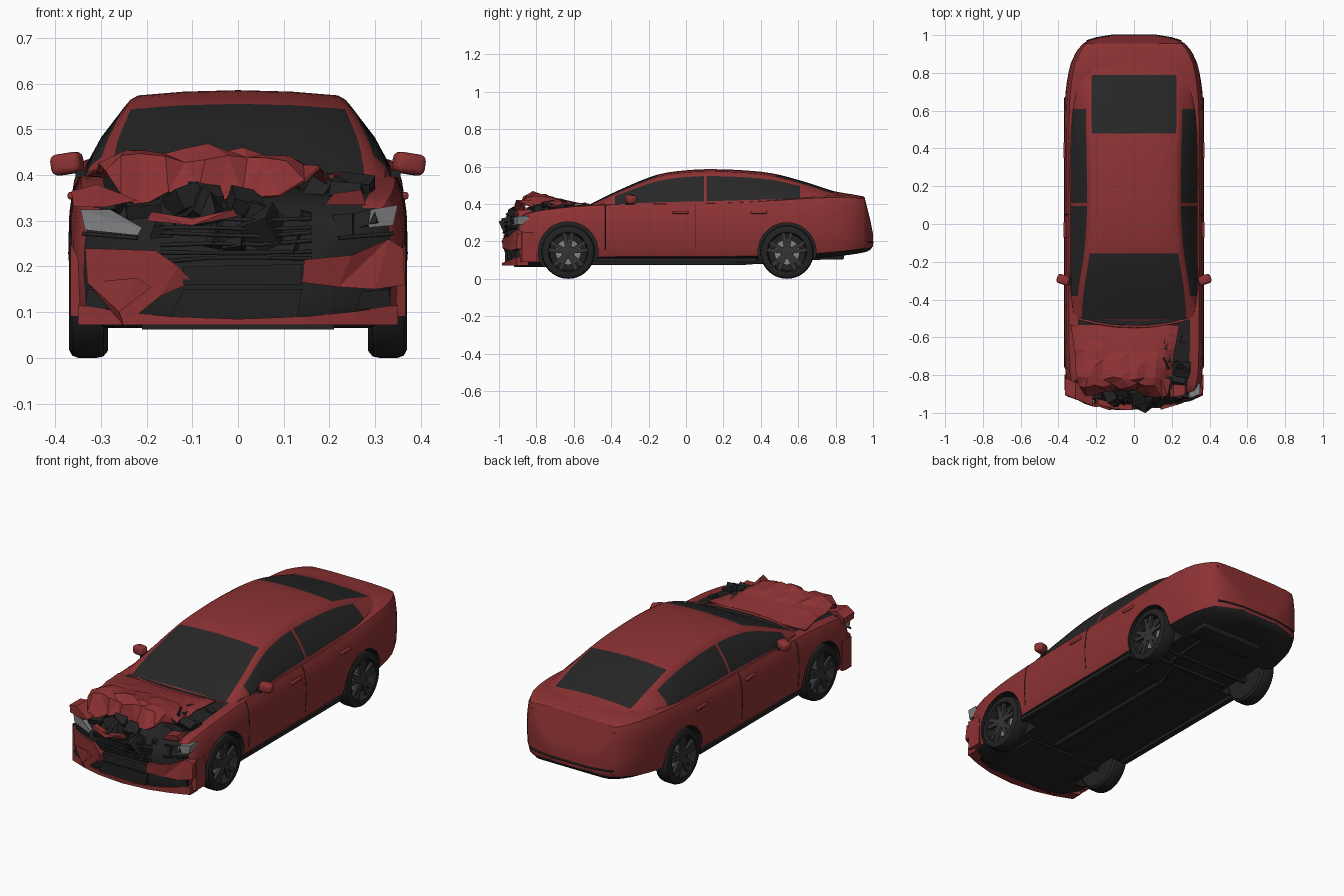
import bpy, bmesh, math, random
from mathutils import Vector, Matrix, Euler

if "Cube" in bpy.data.objects:
    bpy.data.objects.remove(bpy.data.objects["Cube"])

random.seed(7)

def material(name, r, g, b):
    m = bpy.data.materials.new(name)
    m.diffuse_color = (r, g, b, 1)
    m.use_nodes = True
    m.node_tree.nodes["Principled BSDF"].inputs["Base Color"].default_value = m.diffuse_color
    return m

RED = material("red paint", 0.27, 0.032, 0.034)
BLACK = material("black trim", 0.016, 0.016, 0.016)
GLASS = material("dark glass", 0.02, 0.02, 0.021)
LAMP = material("grey lamp", 0.22, 0.22, 0.23)
RIM = material("dark rim", 0.035, 0.035, 0.036)

def finish(name, bm, mats, angle=None):
    bmesh.ops.recalc_face_normals(bm, faces=bm.faces)
    me = bpy.data.meshes.new(name)
    bm.to_mesh(me)
    bm.free()
    ob = bpy.data.objects.new(name, me)
    bpy.context.collection.objects.link(ob)
    for m in mats:
        me.materials.append(m)
    if angle:
        smooth(ob, angle)
    return ob

def smooth(ob, angle):
    bpy.ops.object.select_all(action='DESELECT')
    ob.select_set(True)
    bpy.context.view_layer.objects.active = ob
    bpy.ops.object.shade_smooth_by_angle(angle=math.radians(angle))

def sample(table, y):
    """Smooth interpolation of station rows whose first entry is y."""
    n = len(table)
    k = max(i for i in range(n - 1) if table[i][0] <= y + 1e-9)
    a, b = table[k], table[k + 1]
    p, q = table[max(k - 1, 0)], table[min(k + 2, n - 1)]
    h = b[0] - a[0]
    t = (y - a[0]) / h
    out = []
    for c in range(1, len(a)):
        m0 = (b[c] - p[c]) / (b[0] - p[0]) * h
        m1 = (q[c] - a[c]) / (q[0] - a[0]) * h
        out.append((2*t**3 - 3*t*t + 1)*a[c] + (t**3 - 2*t*t + t)*m0
                   + (3*t*t - 2*t**3)*b[c] + (t**3 - t*t)*m1)
    return out

def loft(name, ys, section, mats, rule, caps, angle):
    """Skin mirrored half sections; rule(strip, y) gives the material."""
    bm = bmesh.new()
    rings = []
    for y in ys:
        half = section(y)
        full = half + [(-x, z) for x, z in half[-2:0:-1]]
        rings.append([bm.verts.new((x, y, z)) for x, z in full])
    m, n = len(half) - 1, len(full)
    for r in range(len(ys) - 1):
        for j in range(n):
            f = bm.faces.new((rings[r][j], rings[r][(j+1) % n], rings[r+1][(j+1) % n], rings[r+1][j]))
            f.material_index = rule(j if j < m else 2*m - 1 - j, (ys[r] + ys[r+1]) / 2)
    for ring, mi in zip((rings[0], rings[-1]), caps):
        bm.faces.new(ring).material_index = mi
    return finish(name, bm, mats, angle)

def box(name, loc, size, mat, rot=(0, 0, 0), bevel=0):
    bm = bmesh.new()
    bmesh.ops.create_cube(bm, size=1)
    bmesh.ops.scale(bm, vec=size, verts=bm.verts)
    if bevel:
        bmesh.ops.bevel(bm, geom=bm.edges[:], offset=bevel, segments=3, profile=0.5, affect='EDGES')
    bmesh.ops.transform(bm, matrix=Matrix.Translation(loc) @ Euler(rot).to_matrix().to_4x4(), verts=bm.verts)
    return finish(name, bm, [mat], 40 if bevel else None)

def tube(name, pts, radius, mat):
    cu = bpy.data.curves.new(name, 'CURVE')
    cu.dimensions = '3D'
    cu.bevel_depth, cu.bevel_resolution = radius, 1
    sp = cu.splines.new('POLY')
    sp.points.add(len(pts) - 1)
    for p, c in zip(sp.points, pts):
        p.co = (*c, 1)
    ob = bpy.data.objects.new(name, cu)
    bpy.context.collection.objects.link(ob)
    cu.materials.append(mat)

def bump(x):
    return -0.985 + 0.65 * x * x

def plate(name, pts, mat, push=0.0, depth=0.04, jitter=0.0):
    """Front panel outlined in x and z, wrapped on the bumper curve."""
    bm = bmesh.new()
    front = [bm.verts.new((x, bump(x) + push + random.uniform(-jitter, jitter), z)) for x, z in pts]
    back = [bm.verts.new(v.co + Vector((0, depth, 0))) for v in front]
    bm.faces.new(front)
    bm.faces.new(back)
    for i in range(len(pts)):
        j = (i + 1) % len(pts)
        bm.faces.new((front[i], front[j], back[j], back[i]))
    bmesh.ops.triangulate(bm, faces=[f for f in bm.faces if len(f.verts) > 4])
    return finish(name, bm, [mat])

def lathe(name, profile, centre, side, mat, n=40):
    bm = bmesh.new()
    rings = [[bm.verts.new((side * x, centre[0] + r * math.cos(math.tau*k/n), centre[1] + r * math.sin(math.tau*k/n)))
              for k in range(n)] for x, r in profile]
    for a, b in zip(rings, rings[1:]):
        for k in range(n):
            bm.faces.new((a[k], a[(k+1) % n], b[(k+1) % n], b[k]))
    bm.faces.new(rings[0])
    bm.faces.new(rings[-1])
    return finish(name, bm, [mat], 35)

# Lower body: y, half width, bottom, shoulder, centre top
BODY = [(-0.955, .20, .08, .25, .27), (-0.91, .315, .07, .305, .315), (-0.86, .352, .065, .345, .35),
        (-0.7, .368, .07, .375, .38), (-0.5, .37, .09, .392, .40), (-0.2, .37, .095, .40, .41),
        (0.2, .37, .095, .405, .415), (0.5, .37, .10, .42, .43), (0.7, .362, .11, .432, .45),
        (0.85, .335, .125, .435, .455), (0.92, .30, .135, .43, .446), (0.955, .27, .142, .425, .436),
        (0.965, .255, .145, .385, .395), (0.985, .20, .155, .31, .315), (1.0, .11, .175, .235, .24)]

def body_section(y):
    w, b, s, t = sample(BODY, y)
    h = s - b
    return [(0, b), (.8*w, b), (.95*w, b + .08*h), (.985*w, b + .2*h), (w, b + .45*h), (.995*w, b + .7*h),
            (.97*w, b + .9*h), (.93*w, s), (.8*w, s + .6*(t-s)), (.45*w, t), (0, t)]

def body_rule(strip, y):
    return int(strip < 2 or y < -0.89 or (strip >= 8 and y < -0.5))

ys = sorted({round(-0.95 + .05*k, 3) for k in range(39)} | {s[0] for s in BODY} | {-0.89, 0.975, 0.993})
body = loft("body", ys, body_section, [RED, BLACK], body_rule, (1, 0), 32)

# Wheel arches cut through the body
WHEELS = [("front", -0.63, .16), ("rear", 0.54, .155)]
for name, y, r in WHEELS:
    for s in (1, -1):
        bm = bmesh.new()
        bmesh.ops.create_cone(bm, cap_ends=True, segments=48, radius1=r, radius2=r, depth=.3,
                              matrix=Matrix.Translation((s*.40, y, .145)) @ Matrix.Rotation(math.pi/2, 4, 'Y'))
        for f in bm.faces:
            f.material_index = 1
        cutter = finish("arch_cutter", bm, [RED, BLACK])
        cutter.hide_render = True
        mod = body.modifiers.new("arch", 'BOOLEAN')
        mod.operation, mod.object, mod.solver = 'DIFFERENCE', cutter, 'EXACT'
        bpy.context.view_layer.objects.active = body
        bpy.ops.object.modifier_apply(modifier="arch")
        bpy.data.objects.remove(cutter)
smooth(body, 32)

# Cabin: y, belt x, belt z, rail x, rail z, roof centre z
CABIN = [(-0.52, .315, .382, .30, .386, .395), (-0.35, .337, .393, .285, .46, .478),
         (-0.155, .338, .398, .252, .535, .556), (0.0, .338, .40, .238, .56, .58), (0.15, .338, .403, .235, .565, .586),
         (0.35, .338, .41, .237, .555, .577), (0.48, .335, .415, .24, .537, .56), (0.65, .325, .42, .243, .492, .514),
         (0.79, .30, .425, .24, .448, .469), (0.9, .27, .42, .23, .43, .45)]

def cabin_section(y):
    xb, zb, xr, zr, zt = sample(CABIN, y)
    mix = lambda t: (xb + (xr-xb)*t + .012*math.sin(math.pi*t), zb + (zr-zb)*t)
    return [(0, zb), (xb, zb), mix(.08), mix(.5), mix(.9), (xr, zr), (.93*xr, zr + .45*(zt-zr)),
            (.5*xr, zt - .15*(zt-zr)), (0, zt)]

def cabin_rule(strip, y):
    side = strip in (2, 3) and -0.38 < y < 0.61 and not 0.095 < y < 0.11
    screen = strip >= 6 and (-0.505 < y < -0.155 or 0.48 < y < 0.79)
    return int(side or screen)

ys = sorted({round(-0.5 + .05*k, 3) for k in range(29)} | {s[0] for s in CABIN} | {-0.505, -0.38, 0.095, 0.11, 0.61})
loft("cabin", ys, cabin_section, [RED, GLASS], cabin_rule, (1, 0), 30)

# Door seams, handles and mirrors
for s in (1, -1):
    for y in (-0.43, 0.05):
        tube("door_seam", [(s*x, y, z) for x, z in body_section(y)[3:8]], .0018, BLACK)
    for y in (-0.03, 0.39):
        box("door_handle", (s*.366, y, .355), (.014, .085, .016), RED, bevel=.005)
    box("mirror", (s*.374, -0.295, .425), (.068, .05, .046), RED, (0, s*.15, s*.35), .014)
    box("mirror_stalk", (s*.336, -0.30, .403), (.04, .04, .016), BLACK)
    box("sill", (s*.335, -0.05, .10), (.03, .86, .02), BLACK)

# Wheels
for name, y, r in WHEELS:
    for s in (1, -1):
        c = (y, .143)
        lathe(name + "_tyre", [(.285, .09), (.285, .128), (.295, .14), (.31, .143), (.35, .143), (.363, .138),
                               (.37, .125), (.368, .106), (.355, .102), (.325, .098), (.325, .01)], c, s, BLACK)
        lathe(name + "_brake_disc", [(.326, .066), (.331, .066), (.331, .02)], c, s, LAMP, 28)
        lathe(name + "_hub", [(.33, .034), (.36, .032), (.364, .015)], c, s, RIM, 20)
        for k in range(10):
            a = math.tau * (k // 2) / 5 + (.2 if k % 2 else -.2) + math.pi/2
            box(name + "_spoke", (s*.355, y + .064*math.cos(a), c[1] + .064*math.sin(a)), (.014, .08, .021), RIM, (a, 0, 0))

# Crumpled hood, pushed up and to one side
bm = bmesh.new()
NX, NY = 11, 8
RISE = [(0, .398), (.35, .425), (.65, .45), (.85, .452), (1.0, .345)]
grid = []
for j in range(NY + 1):
    v = j / NY
    row = []
    for i in range(NX + 1):
        u = i / NX
        z = sample(RISE, min(v, .999))[0]
        z = .405 + (z - .405) * (1 - abs(2*u - .85)**4 * .8 if u > .4 else 1 - (1 - 2*u)**6 * .8)
        x = (-.335 + .05*v) * (1 - u) + (.24 - .06*v) * u
        y = -0.535 - .345*v - .03*math.sin(math.pi*u)*v
        k = .03 * v * v
        row.append(bm.verts.new((x + random.uniform(-k, k)*.6, y + random.uniform(-k, k), z + random.uniform(-k, k)*.75)))
    grid.append(row)
for j in range(NY):
    for i in range(NX):
        bm.faces.new((grid[j][i], grid[j][i+1], grid[j+1][i+1], grid[j+1][i]))
bmesh.ops.triangulate(bm, faces=bm.faces)
hood = finish("crumpled_hood", bm, [RED])
hood.modifiers.new("thickness", 'SOLIDIFY').thickness = .006

# Broken bumper skin, lamps and fender scraps
plate("bumper_left", [(-.335, .24), (-.18, .235), (-.13, .20), (-.10, .165), (-.17, .135), (-.25, .07),
                      (-.26, .10), (-.19, .155), (-.22, .175), (-.33, .165)], RED, -.005, jitter=.008)
plate("bumper_right", [(.14, .165), (.145, .215), (.25, .225), (.33, .26), (.362, .24), (.365, .16),
                       (.30, .15), (.22, .155)], RED, -.005, jitter=.008)
lip = [-.35, -.26, -.15, 0, .15, .26, .35]
plate("bumper_lip", [(x, .072) for x in lip] + [(x, .085 + .25*x*x) for x in lip[::-1]], RED, .002, .06)
plate("lower_grille", [(-.15, .085), (.13, .085), (.14, .15), (-.12, .15)], BLACK, .006, .03)
plate("bumper_bar", [(-.12, .16), (.14, .16), (.14, .205), (-.12, .20)], BLACK, -.002, .03)
plate("left_headlight", [(-.345, .325), (-.335, .28), (-.22, .268), (-.21, .285), (-.28, .325)], LAMP, .005, .06)
plate("right_headlight", [(.285, .285), (.34, .29), (.35, .335), (.29, .325)], LAMP, .005, .06)
plate("left_fender_scrap", [(-.365, .365), (-.31, .38), (-.22, .345), (-.29, .33), (-.36, .33)], RED, .0, .09, .01)
plate("right_fender_scrap", [(.19, .335), (.28, .335), (.27, .368), (.21, .36)], RED, .04, .08, .01)
plate("nose_strip", [(-.20, .30), (-.10, .29), (.0, .31), (-.01, .325), (-.10, .305), (-.19, .32)], RED, .0, .03, .008)
for s in (1, -1):
    plate("bumper_corner", [(s*.345, .09), (s*.367, .09), (s*.367, .25), (s*.35, .22)], RED, .02, .08)
    plate("fog_slot", [(s*.26, .105), (s*.335, .11), (s*.33, .15), (s*.27, .145)], BLACK, .004, .04)
    tube("lamp_edge", [(s*.22, bump(.22), .262), (s*.34, bump(.34), .272)], .005, BLACK)

# Exposed engine bay and broken grille pieces
for k in range(6):
    z = .215 + .018*k
    tube("grille_rib", [(x, bump(x) + .012, z + random.uniform(-.006, .006)) for x in (-.17, -.06, .05, .16)], .005, BLACK)
for k in range(34):
    x = random.uniform(-.3, .3)
    box("engine_debris", (x, bump(x) + random.uniform(.04, .1), random.uniform(.24, .35)),
        [random.uniform(.02, .08) for _ in range(3)], BLACK, [random.uniform(-.6, .6) for _ in range(3)])
for k in range(14):
    box("engine_part", (random.uniform(.12, .27), random.uniform(-.85, -.58), random.uniform(.355, .38)),
        [random.uniform(.03, .08) for _ in range(3)], BLACK, [random.uniform(-.5, .5) for _ in range(3)])
tube("cowl_edge", [(x, -.545 + .5*x*x, .40 - .1*x*x) for x in (-.3, -.2, -.1, 0, .1, .2, .3)], .007, RED)

# Rear seams and slot
def rear_line(name, z, pts, radius):
    tube(name, [(x, y, z) for x, y in pts] , radius, BLACK)

rear_line("rear_slot", .195, [(-.25, .968), (-.20, .984), (-.11, .999), (.11, .999), (.20, .984), (.25, .968)], .005)
rear_line("trunk_seam", .31, [(-.235, .966), (-.19, .982), (.19, .982), (.235, .966)], .002)
rear_line("spoiler_shadow", .40, [(-.25, .958), (.25, .958)], .004)

# Underside: tunnel, exhaust and axle
box("floor_tunnel", (0, -.05, .09), (.10, 1.0, .02), BLACK)
box("engine_shield", (0, -.74, .068), (.42, .36, .012), BLACK)
box("fuel_tank", (0, .36, .095), (.44, .2, .02), BLACK)
box("rear_silencer", (.05, .78, .118), (.38, .13, .03), BLACK, bevel=.01)
for name, y, r in WHEELS:
    tube(name + "_axle", [(-.3, y, .11), (.3, y, .11)], .018, BLACK)
tube("exhaust_pipe", [(.06, -.55, .085), (.06, .3, .085), (.15, .5, .10), (.15, .75, .115)], .013, BLACK)
